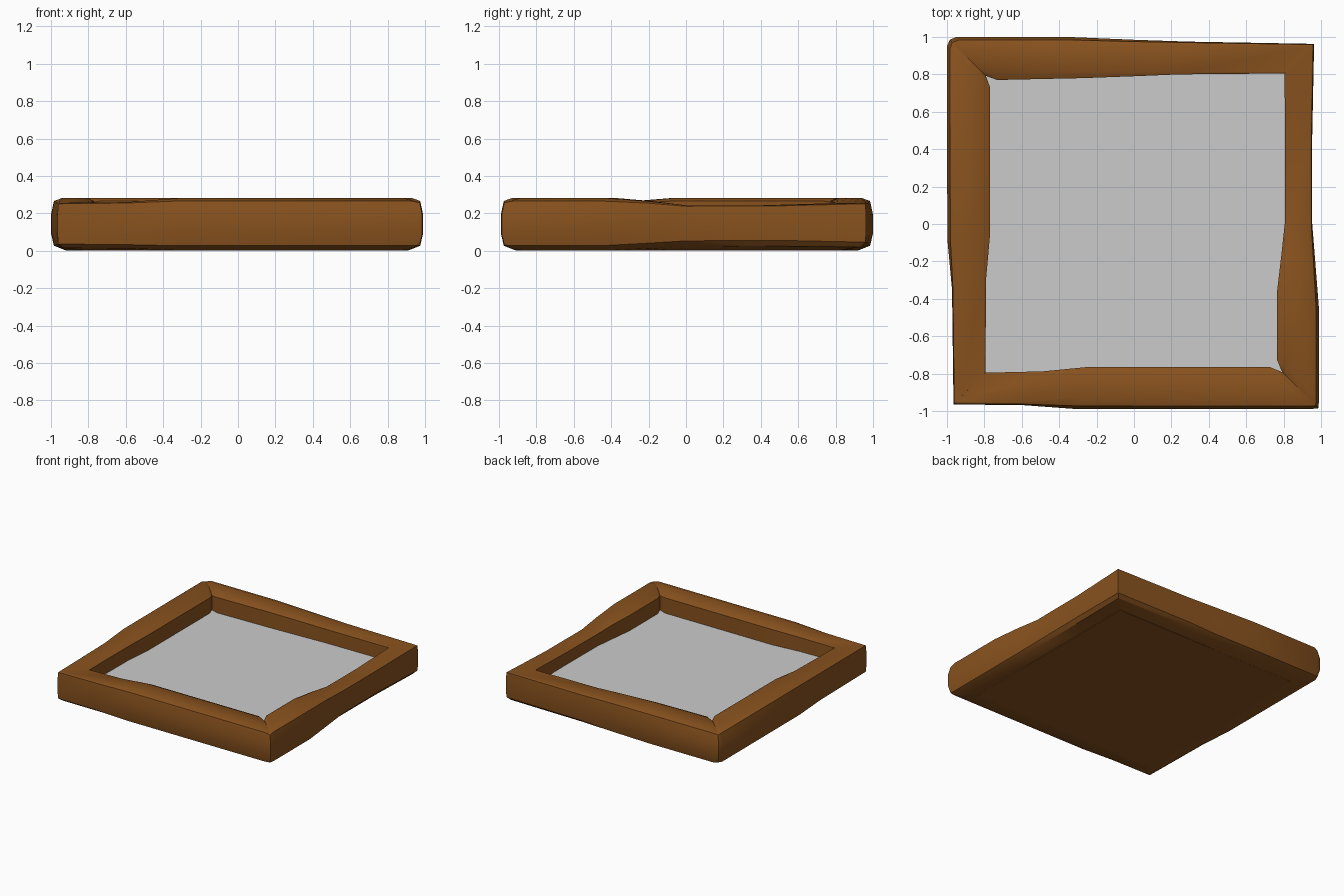
import bpy, bmesh, math

if "Cube" in bpy.data.objects:
    bpy.data.objects.remove(bpy.data.objects["Cube"])

wood = bpy.data.materials.new("wood")
wood.diffuse_color = (0.25, 0.085, 0.013, 1)
wood.use_nodes = True
wood.node_tree.nodes["Principled BSDF"].inputs["Base Color"].default_value = wood.diffuse_color


def section(out, inn, lo, hi, bevel):
    """Cross-section of a rail: (distance from centre, height), bevel 0..1."""
    b = 0.004 + 0.012 * bevel
    w = 0.01 + 0.05 * bevel
    return [(out - b, lo + 1.5 * b), (out, (lo + hi) / 2 - 0.05), (out, (lo + hi) / 2 + 0.05),
            (out - b, hi - b), (out - w, hi), (inn + w * 0.6, hi), (inn, hi - b),
            (inn, 0.1), (inn, 0.0), (out - w - 0.02, lo * 0.5)]


def finish(obj):
    obj.data.materials.append(wood)
    bpy.ops.object.select_all(action='DESELECT')
    obj.select_set(True)
    bpy.context.view_layer.objects.active = obj
    bpy.ops.object.shade_smooth_by_angle(angle=math.radians(30))


def make_rail(name, stations, place):
    """Loft sections along a rail; scaling by u gives mitred ends."""
    bm = bmesh.new()
    rings = []
    for u, out, inn, lo, hi, bevel in stations:
        rings.append([bm.verts.new((*place(u * d, d), z))
                      for d, z in section(out, inn, lo, hi, bevel)])
    n = len(rings[0])
    for a, b in zip(rings, rings[1:]):
        for i in range(n):
            j = (i + 1) % n
            bm.faces.new((a[i], a[j], b[j], b[i]))
    bm.faces.new(rings[0])
    bm.faces.new(rings[-1])
    bmesh.ops.recalc_face_normals(bm, faces=bm.faces)
    mesh = bpy.data.meshes.new(name)
    bm.to_mesh(mesh)
    bm.free()
    obj = bpy.data.objects.new(name, mesh)
    bpy.context.collection.objects.link(obj)
    finish(obj)


# Rails: slim, worn end at u = -1 and full, rounded end at u = 1
tip = (1, 0.985, 0.792, 0.01, 0.27, 0.8)
make_rail("front_rail", [(-1, 0.965, 0.795, 0.03, 0.255, 0), (-0.62, 0.968, 0.788, 0.025, 0.26, 0.1),
                         (-0.33, 0.988, 0.765, 0.003, 0.282, 1), (0.95, 0.99, 0.765, 0.003, 0.282, 1), tip],
          lambda s, d: (s, -d))
make_rail("back_rail", [(-1, 0.963, 0.805, 0.04, 0.255, 0), (-0.3, 0.975, 0.8, 0.035, 0.258, 0.1),
                        (0.0, 0.985, 0.79, 0.015, 0.27, 0.5), (0.35, 1.0, 0.78, 0.003, 0.282, 1),
                        (0.95, 1.0, 0.77, 0.003, 0.282, 1), tip],
          lambda s, d: (-s, d))
make_rail("right_rail", [(-1, 0.963, 0.805, 0.04, 0.255, 0), (-0.5, 0.953, 0.808, 0.05, 0.243, 0),
                         (0.0, 0.953, 0.806, 0.045, 0.243, 0.1), (0.22, 0.97, 0.787, 0.025, 0.265, 0.5),
                         (0.47, 0.99, 0.765, 0.003, 0.282, 1), (0.95, 0.99, 0.765, 0.003, 0.282, 1), tip],
          lambda s, d: (d, -s))
make_rail("left_rail", [(-1, 0.965, 0.795, 0.03, 0.255, 0), (-0.36, 0.973, 0.79, 0.025, 0.26, 0.1),
                        (-0.08, 0.998, 0.77, 0.003, 0.282, 1), (0.95, 1.0, 0.77, 0.003, 0.282, 1), tip],
          lambda s, d: (-d, s))

# Wooden backing board closing the underside
bpy.ops.mesh.primitive_cube_add(size=1, location=(0, 0, 0.01))
board = bpy.context.object
board.name = "backing_board"
board.scale = (1.66, 1.66, 0.02)
finish(board)

# Flat grey panel set inside the frame
bpy.ops.mesh.primitive_plane_add(size=1.64, location=(0, 0, 0.14))
bpy.context.object.name = "inset_panel"
